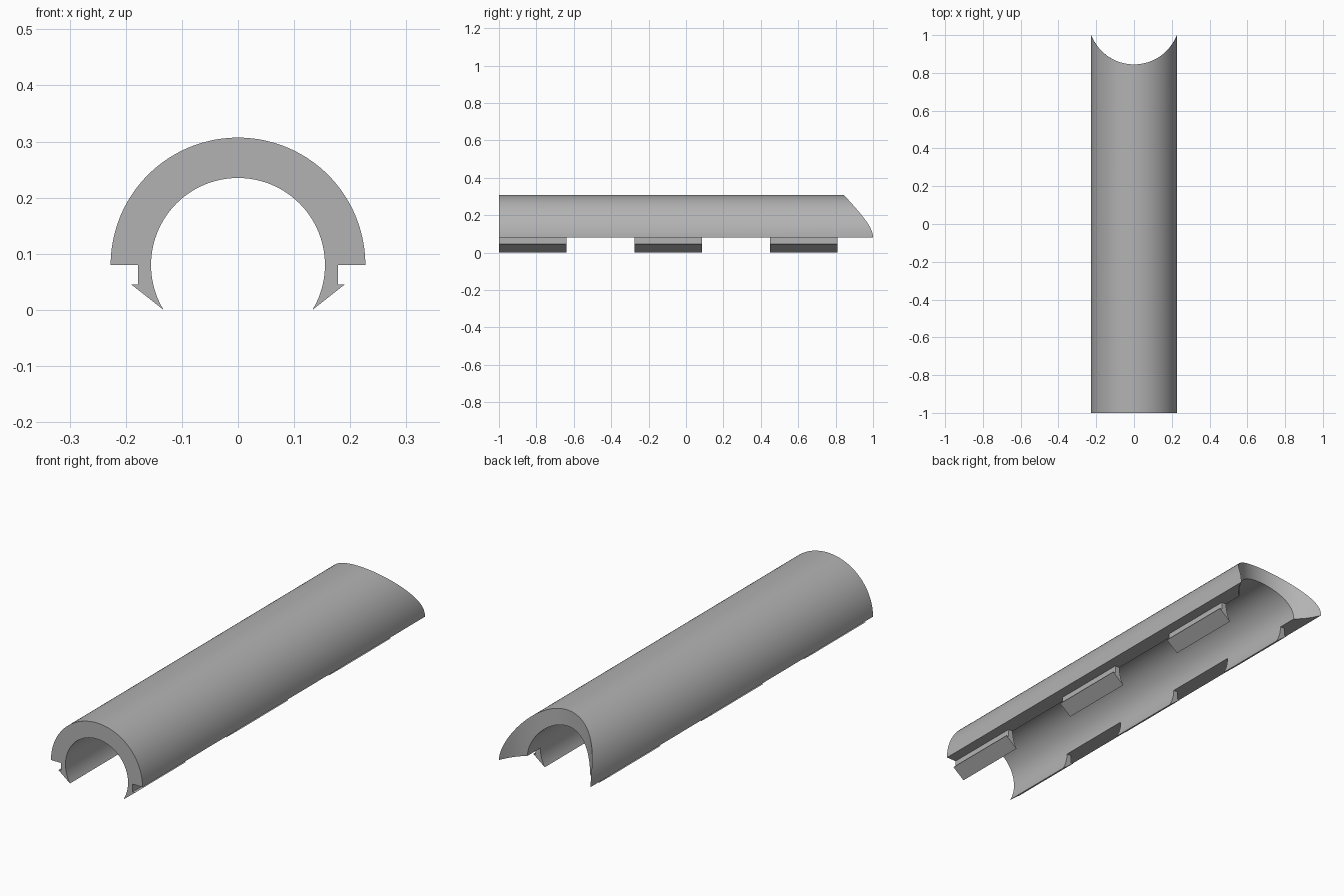
import bpy, bmesh, math

cube = bpy.data.objects.get("Cube")
if cube:
    bpy.data.objects.remove(cube, do_unlink=True)

# Main dimensions
AXIS_Z = 0.08
R_OUT, R_IN = 0.227, 0.155
Y_FRONT, Y_BACK, Y_SADDLE = -1.0, 1.0, 0.845
SEGMENTS, LAYERS = 72, 4

# Radius of the upright cylinder that scoops out the back end
sagitta = Y_BACK - Y_SADDLE
R_CUT = (R_OUT ** 2 + sagitta ** 2) / (2 * sagitta)

grey = bpy.data.materials.new("plain grey")
grey.use_nodes = True
colour = (0.45, 0.45, 0.45, 1)
grey.diffuse_color = colour
grey.node_tree.nodes["Principled BSDF"].inputs["Base Color"].default_value = colour


def finish(name, bm):
    """Turn a bmesh into a shaded object."""
    bmesh.ops.recalc_face_normals(bm, faces=bm.faces)
    mesh = bpy.data.meshes.new(name)
    bm.to_mesh(mesh)
    bm.free()
    mesh.materials.append(grey)
    obj = bpy.data.objects.new(name, mesh)
    bpy.context.collection.objects.link(obj)
    bpy.ops.object.select_all(action="DESELECT")
    obj.select_set(True)
    bpy.context.view_layer.objects.active = obj
    bpy.ops.object.shade_smooth_by_angle(angle=math.radians(30))
    return obj


def saddle_y(x):
    return Y_SADDLE + R_CUT - math.sqrt(R_CUT ** 2 - x ** 2)


def make_shell():
    """Half pipe with a flat front end and a scooped back end."""
    bm = bmesh.new()
    front, back = [], []
    for i in range(SEGMENTS + 1):
        a = math.pi * i / SEGMENTS
        radii = [R_IN + (R_OUT - R_IN) * k / LAYERS for k in range(LAYERS + 1)]
        points = [(r * math.cos(a), AXIS_Z + r * math.sin(a)) for r in radii]
        front.append([bm.verts.new((x, Y_FRONT, z)) for x, z in points])
        back.append([bm.verts.new((x, saddle_y(x), z)) for x, z in points])
    # End caps
    for grid in (front, back):
        for p, q in zip(grid, grid[1:]):
            for k in range(LAYERS):
                bm.faces.new((p[k], p[k + 1], q[k + 1], q[k]))
    # Inner and outer walls
    for i in range(SEGMENTS):
        for k in (0, LAYERS):
            bm.faces.new((front[i][k], front[i + 1][k], back[i + 1][k], back[i][k]))
    # Flat undersides
    for i in (0, SEGMENTS):
        for k in range(LAYERS):
            bm.faces.new((front[i][k], front[i][k + 1], back[i][k + 1], back[i][k]))
    return finish("half_pipe_shell", bm)


def make_clip(name, side, y0, y1):
    """Barbed snap clip that carries the inner wall downwards."""
    low = math.asin(AXIS_Z / R_IN)
    arc = [-low * i / 10 for i in range(11)]
    profile = [(R_IN * math.cos(a), AXIS_Z + R_IN * math.sin(a)) for a in arc]
    profile += [(0.19, 0.045), (0.178, 0.045), (0.178, AXIS_Z)]
    bm = bmesh.new()
    face = bm.faces.new([bm.verts.new((side * x, y0, z)) for x, z in profile])
    new = bmesh.ops.extrude_face_region(bm, geom=[face])["geom"]
    verts = [v for v in new if isinstance(v, bmesh.types.BMVert)]
    bmesh.ops.translate(bm, verts=verts, vec=(0, y1 - y0, 0))
    return finish(name, bm)


make_shell()
for place, start in (("front", -1.0), ("middle", -0.275), ("back", 0.45)):
    for label, side in (("left", 1), ("right", -1)):
        make_clip(f"{place}_{label}_clip", side, start, start + 0.36)
